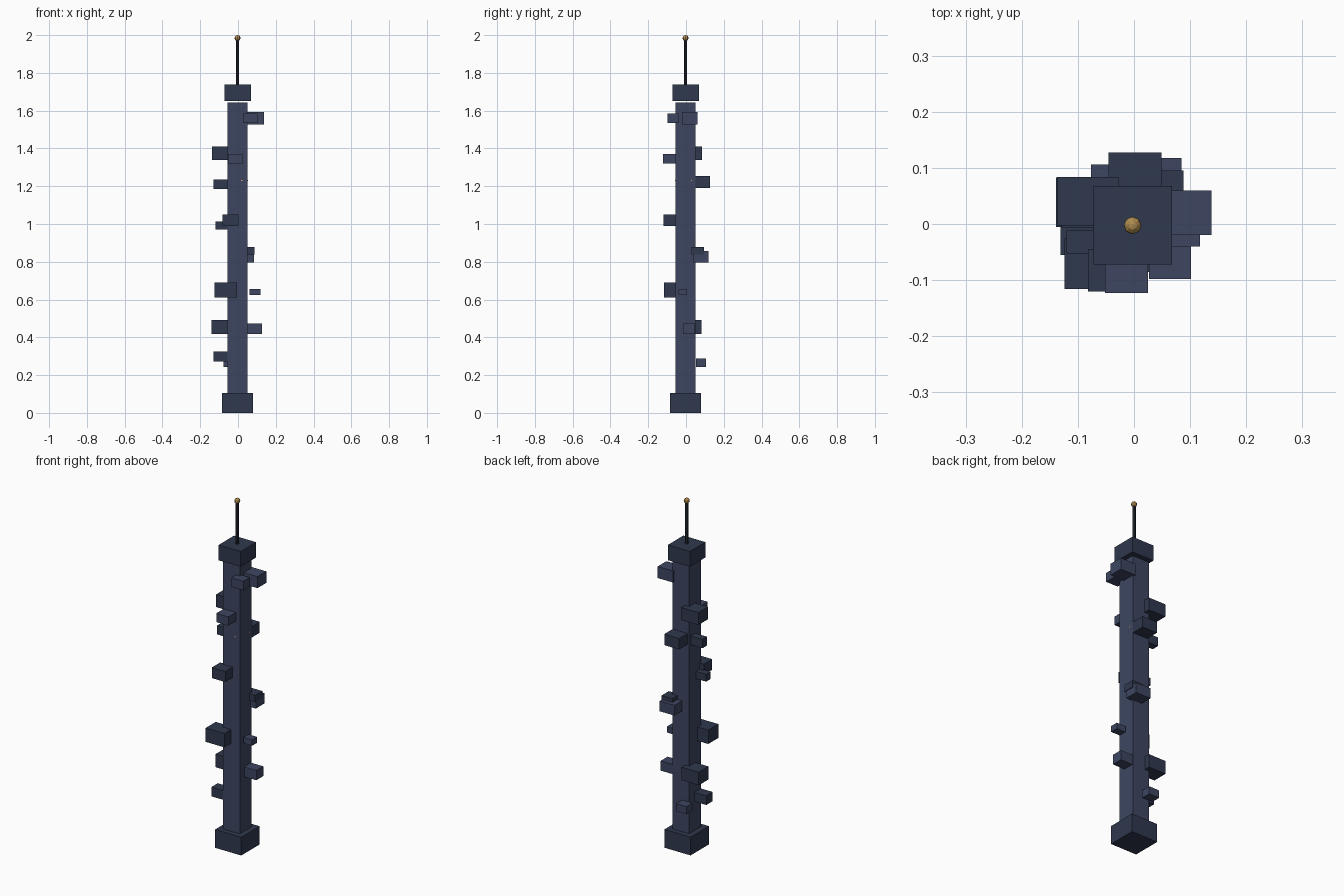
import bpy


def material(name, rgb):
    m = bpy.data.materials.new(name)
    m.diffuse_color = (*rgb, 1)
    return m


DARK = material("dark_slate", (0.028, 0.04, 0.075))
LIGHT = material("slate", (0.047, 0.062, 0.12))
MAST = material("mast_grey", (0.022, 0.027, 0.045))
GOLD = material("gold", (0.45, 0.27, 0.08))
GLOW = material("warm_light", (0.8, 0.4, 0.2))
C = -0.0025  # tower axis, offset from the overall bounding box


def box(name, x, y, z, mat):
    """Box from (min, max) ranges."""
    bpy.ops.mesh.primitive_cube_add(size=1, location=[sum(r) / 2 for r in (x, y, z)])
    o = bpy.context.object
    o.name = name
    o.scale = [r[1] - r[0] for r in (x, y, z)]
    o.data.materials.append(mat)
    return o


def tower_block(name, width, z0, z1, mat):
    r = (C - width / 2, C + width / 2)
    return box(name, r, r, (z0, z1), mat)


# Base, shaft and cap
tower_block("base", 0.166, 0, 0.105, DARK)
tower_block("shaft", 0.106, 0.105, 1.642, LIGHT)
tower_block("cap", 0.14, 1.65, 1.738, DARK)

# Antenna and tip
bpy.ops.mesh.primitive_cylinder_add(vertices=8, radius=0.009, depth=0.25, location=(C, C, 1.855))
bpy.context.object.name = "antenna"
bpy.context.object.data.materials.append(MAST)
bpy.ops.mesh.primitive_uv_sphere_add(segments=8, ring_count=6, radius=0.0158, location=(C, C, 1.9842))
bpy.context.object.name = "antenna_tip"
bpy.context.object.data.materials.append(GOLD)

# Protruding modules, listed from the top down
modules = [
    ((0.04, 0.138), (-0.02, 0.06), (1.526, 1.592), LIGHT),
    ((0.027, 0.102), (-0.098, -0.04), (1.534, 1.586), LIGHT),
    ((-0.137, -0.028), (-0.003, 0.084), (1.338, 1.41), DARK),
    ((-0.052, 0.025), (-0.123, -0.045), (1.32, 1.37), LIGHT),
    ((-0.045, 0.049), (0.04, 0.127), (1.19, 1.253), DARK),
    ((-0.129, -0.05), (-0.006, 0.035), (1.184, 1.235), DARK),
    ((-0.082, 0.003), (-0.12, -0.045), (0.989, 1.05), DARK),
    ((-0.12, -0.05), (-0.053, -0.012), (0.972, 1.014), DARK),
    ((0.02, 0.088), (0.03, 0.095), (0.838, 0.878), DARK),
    ((-0.01, 0.085), (0.04, 0.118), (0.797, 0.856), LIGHT),
    ((-0.124, -0.005), (-0.116, -0.025), (0.61, 0.69), DARK),
    ((0.062, 0.118), (-0.04, 0.005), (0.623, 0.657), LIGHT),
    ((-0.139, -0.03), (-0.005, 0.083), (0.418, 0.493), DARK),
    ((0.04, 0.127), (-0.015, 0.048), (0.418, 0.474), LIGHT),
    ((-0.131, -0.05), (-0.055, 0.003), (0.272, 0.325), DARK),
    ((-0.077, -0.012), (0.053, 0.106), (0.244, 0.288), LIGHT),
]
for i, (x, y, z, mat) in enumerate(modules):
    box(f"module_{i + 1}", x, y, z, mat)

# Tiny window lights on the front and right faces
box("front_light", (0.017, 0.024), (-0.057, -0.05), (1.227, 1.234), GLOW)
box("right_light", (0.045, 0.052), (0.026, 0.033), (1.227, 1.234), GLOW)
